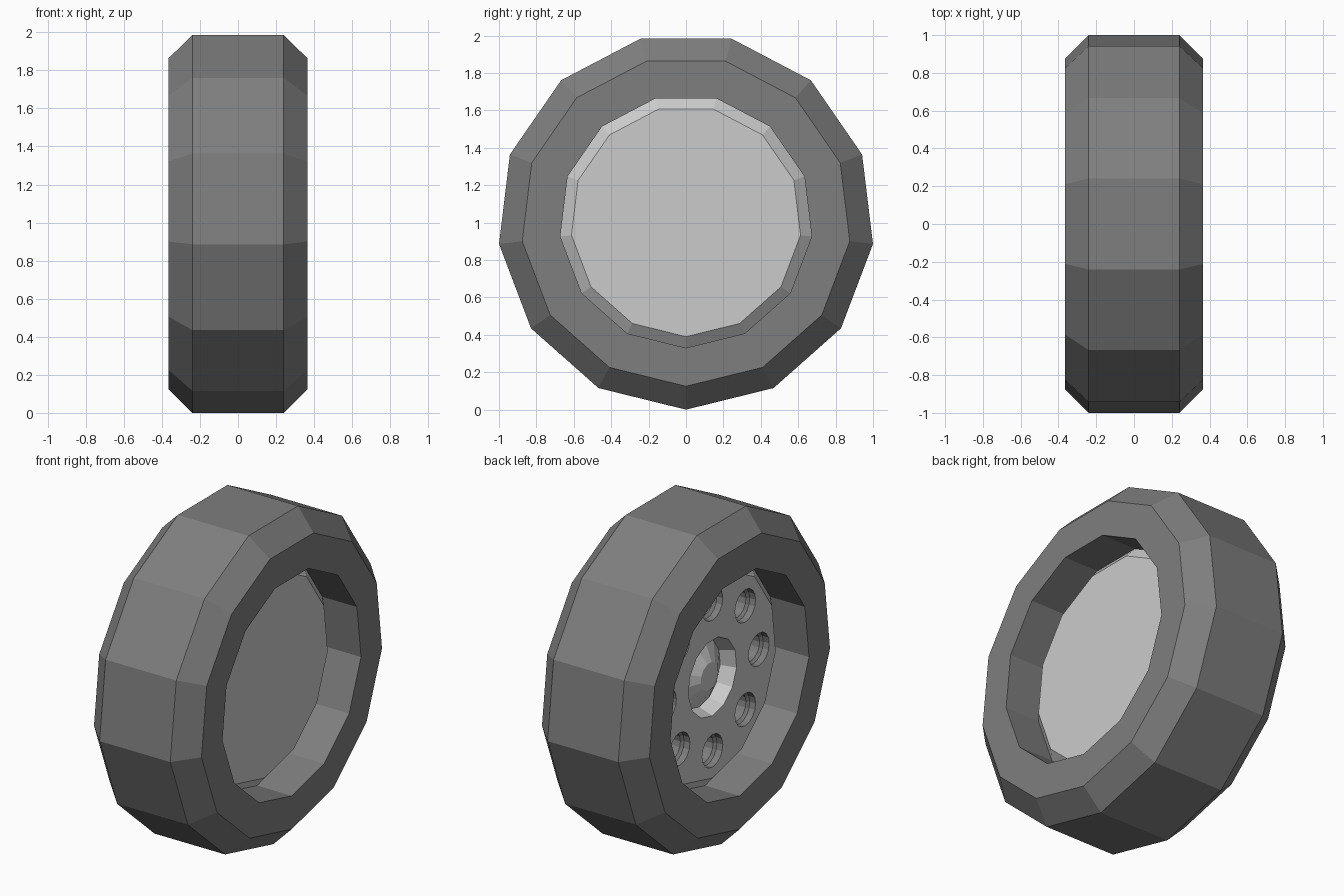
import bpy, bmesh
from math import sin, cos, pi

if "Cube" in bpy.data.objects:
    bpy.data.objects.remove(bpy.data.objects["Cube"])

R = 1.007          # outer radius, a corner of the 13-gon rests on the ground
SIDES = 13


def material(name, v):
    m = bpy.data.materials.new(name)
    m.diffuse_color = (v, v, v, 1)
    m.use_nodes = True
    m.node_tree.nodes["Principled BSDF"].inputs["Base Color"].default_value = m.diffuse_color
    return m


def lathe_rings(bm, profile, sides, cy=0.0, cz=0.0):
    """Rings of (x, radius) around the x axis, first corner pointing down."""
    rings = []
    for x, r in profile:
        ring = []
        for k in range(sides):
            a = 2 * pi * k / sides
            ring.append(bm.verts.new((x, cy + r * sin(a), cz - r * cos(a))))
        rings.append(ring)
    return rings


def bridge(bm, a, b):
    n = len(a)
    for k in range(n):
        j = (k + 1) % n
        bm.faces.new((a[k], a[j], b[j], b[k]))


def finish(bm, name, mat=None):
    bmesh.ops.recalc_face_normals(bm, faces=bm.faces)
    me = bpy.data.meshes.new(name)
    bm.to_mesh(me)
    bm.free()
    ob = bpy.data.objects.new(name, me)
    bpy.context.collection.objects.link(ob)
    ob.location.z = R
    if mat:
        me.materials.append(mat)
    return ob


def add_solid(bm, profile, sides, cy=0.0, cz=0.0):
    rings = lathe_rings(bm, profile, sides, cy, cz)
    for a, b in zip(rings, rings[1:]):
        bridge(bm, a, b)
    bm.faces.new(rings[0])
    bm.faces.new(rings[-1])


rubber = material("rubber", 0.21)
metal = material("metal", 0.8)

# Tyre: closed ring with chamfered shoulders
bm = bmesh.new()
rings = lathe_rings(bm, [(-0.24, R), (0.24, R), (0.365, R - 0.125), (0.365, 0.677),
                         (-0.365, 0.677), (-0.365, R - 0.125)], SIDES)
for a, b in zip(rings, rings[1:] + rings[:1]):
    bridge(bm, a, b)
finish(bm, "tyre", rubber)

# Rim: bevelled disc, plain on +x, recessed hub with a conical cap on -x
bm = bmesh.new()
add_solid(bm, [(0.18, 0.617), (0.13, 0.677), (-0.13, 0.677), (-0.18, 0.617),
               (-0.18, 0.235), (-0.09, 0.205), (-0.16, 0.085)], SIDES)
rim = finish(bm, "rim", metal)

# Eight stepped round holes in the -x face
bm = bmesh.new()
for i in range(8):
    a = i * pi / 4
    add_solid(bm, [(-0.25, 0.1), (-0.14, 0.1), (-0.125, 0.085), (-0.06, 0.085)],
              16, 0.45 * sin(a), 0.45 * cos(a))
cutter = finish(bm, "hole_cutter", rubber)
cutter.hide_render = True

mod = rim.modifiers.new("holes", "BOOLEAN")
mod.operation = "DIFFERENCE"
mod.solver = "EXACT"
mod.material_mode = "TRANSFER"
mod.object = cutter
bpy.context.view_layer.objects.active = rim
bpy.ops.object.modifier_apply(modifier=mod.name)
bpy.data.objects.remove(cutter, do_unlink=True)
